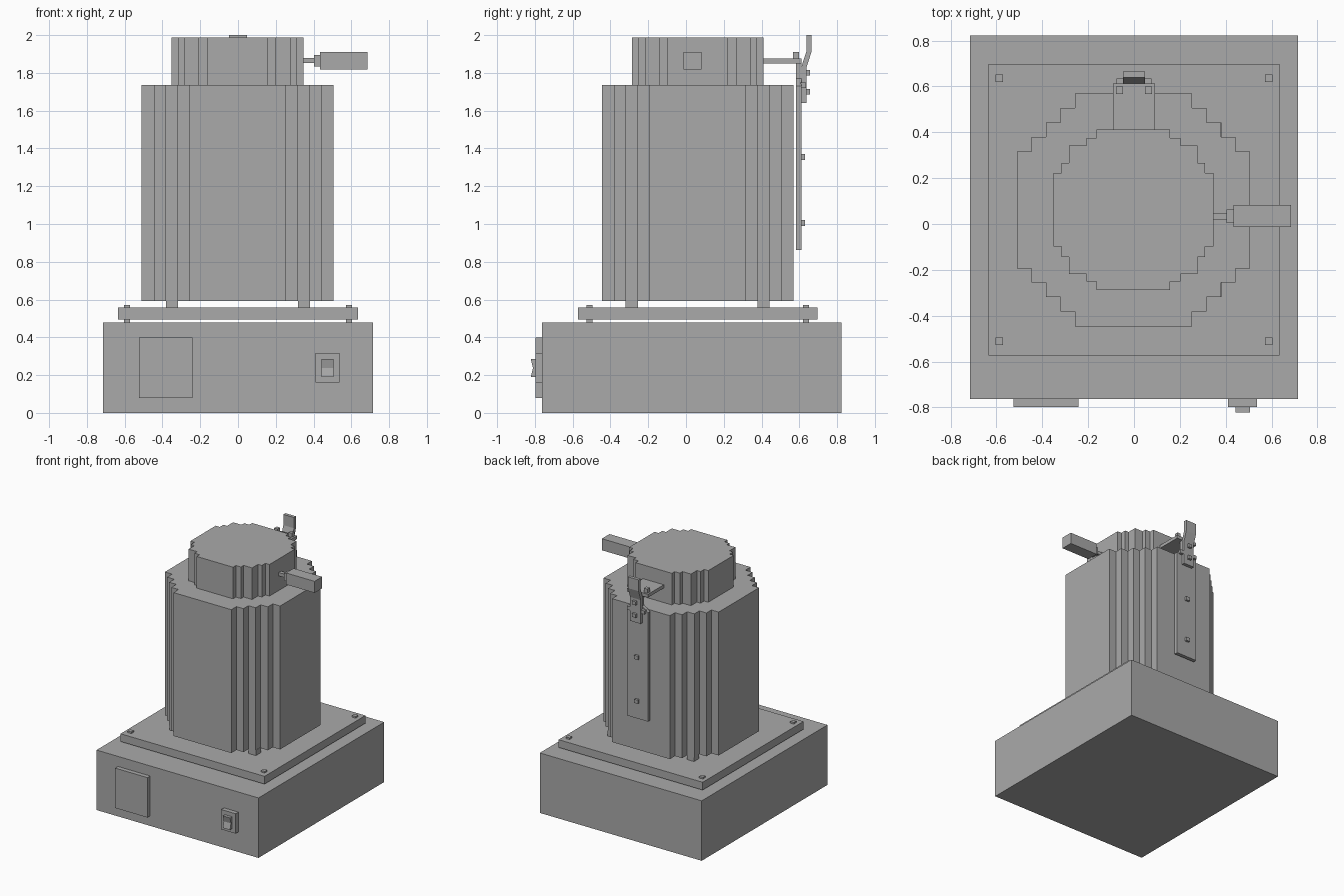
import bpy, bmesh
from mathutils import Vector

cube = bpy.data.objects.get("Cube")
if cube:
    bpy.data.objects.remove(cube, do_unlink=True)

grey = bpy.data.materials.new("plain_grey")
grey.use_nodes = True
GREY = (0.4, 0.4, 0.4, 1)
grey.diffuse_color = GREY
grey.node_tree.nodes["Principled BSDF"].inputs["Base Color"].default_value = GREY


def prism(name, points, depth):
    """Extrude a closed ring of 3D points along the depth vector."""
    bm = bmesh.new()
    face = bm.faces.new([bm.verts.new(p) for p in points])
    new = bmesh.ops.extrude_face_region(bm, geom=[face])["geom"]
    moved = [v for v in new if isinstance(v, bmesh.types.BMVert)]
    bmesh.ops.translate(bm, verts=moved, vec=Vector(depth))
    bmesh.ops.recalc_face_normals(bm, faces=bm.faces)
    mesh = bpy.data.meshes.new(name)
    bm.to_mesh(mesh)
    bm.free()
    mesh.materials.append(grey)
    obj = bpy.data.objects.new(name, mesh)
    bpy.context.collection.objects.link(obj)
    return obj


def box(name, x, y, z):
    """Box from (low, high) pairs on each axis."""
    ring = [(x[0], y[0], z[0]), (x[1], y[0], z[0]), (x[1], y[1], z[0]), (x[0], y[1], z[0])]
    return prism(name, ring, (0, 0, z[1] - z[0]))


def around(c, half):
    return (c - half, c + half)


def stepped_drum(name, quarter, center, z0, z1):
    """Round drum with a stair-stepped outline, mirrored from one quarter."""
    q = quarter
    ring = q + [(-x, y) for x, y in reversed(q)]
    ring += [(-x, -y) for x, y in q] + [(x, -y) for x, y in reversed(q)]
    points = [(center[0] + x, center[1] + y, z0) for x, y in ring]
    return prism(name, points, (0, 0, z1 - z0))


def stairs(levels):
    """Quarter outline whose corners step through the ascending levels."""
    pts = []
    n = len(levels)
    for i in range(n):
        pts.append((levels[n - 1 - i], levels[i]))
        if i < n - 1:
            pts.append((levels[n - 2 - i], levels[i]))
    return pts


CY = 0.062  # depth of the drum axis

# Base and raised plate
box("base", (-0.714, 0.714), (-0.762, 0.822), (0, 0.478))
box("mounting_plate", (-0.635, 0.635), around(CY, 0.635), (0.495, 0.557))
for sx in (-1, 1):
    for sy in (-1, 1):
        side = ("right" if sx < 0 else "left") + ("_front" if sy < 0 else "_back")
        box("plate_bolt_" + side, around(sx * 0.588, 0.016),
            around(CY + sy * 0.573, 0.016), (0.47, 0.57))
        box("drum_foot_" + side, around(sx * 0.349, 0.032),
            around(CY + sy * 0.349, 0.032), (0.55, 0.6))

# Drum and lid
stepped_drum("drum", stairs([0.255, 0.318, 0.381, 0.444, 0.508]), (-0.002, CY), 0.592, 1.735)
stepped_drum("lid", stairs([0.16, 0.205, 0.28, 0.313, 0.349]), (-0.003, CY), 1.73, 1.987)

# Front panel and rocker switch
box("front_panel", (-0.525, -0.241), (-0.797, -0.755), (0.08, 0.398))
box("switch_plate", (0.41, 0.537), (-0.797, -0.755), (0.16, 0.318))
rocker = [(-0.78, 0.19), (-0.822, 0.19), (-0.81, 0.238), (-0.822, 0.286), (-0.78, 0.286)]
prism("switch_rocker", [(0.442, y, z) for y, z in rocker], (0.063, 0, 0))

# Side handle
HY, HZ = 0.034, 1.865
box("handle_rod", (0.33, 0.41), around(HY, 0.015), around(HZ, 0.013))
box("handle_collar", (0.403, 0.435), around(HY, 0.03), around(HZ, 0.03))
box("handle_grip", (0.433, 0.685), around(HY, 0.048), around(HZ, 0.046))

# Rear bracket: arm and hanging strip with a narrow neck
box("bracket_arm", (-0.092, 0.092), (0.4, 0.612), (1.851, 1.877))
half = [(0.092, 0.863), (0.092, 1.73), (0.04, 1.77), (0.04, 1.86)]
outline = half + [(-x, z) for x, z in reversed(half)]
prism("bracket_strip", [(x, 0.583, z) for x, z in outline], (0, 0.029, 0))

# Bent clip on the strip
clip = [(0.612, 1.64), (0.638, 1.64), (0.638, 1.83), (0.664, 1.91), (0.664, 2.0),
        (0.638, 2.0), (0.638, 1.915), (0.612, 1.835)]
prism("clip", [(-0.047, y, z) for y, z in clip], (0.094, 0, 0))

# Bracket bolts
for z in (1.005, 1.355):
    box("strip_bolt", around(0, 0.016), (0.605, 0.63), around(z, 0.015))
for z in (1.7, 1.8):
    box("clip_bolt", around(0, 0.016), (0.63, 0.657), around(z, 0.014))
for sx in (-1, 1):
    box("arm_bolt", around(sx * 0.063, 0.015), around(0.583, 0.016), (1.87, 1.91))
    box("side_bolt", around(sx * 0.062, 0.015), (0.605, 0.635), around(1.735, 0.014))
